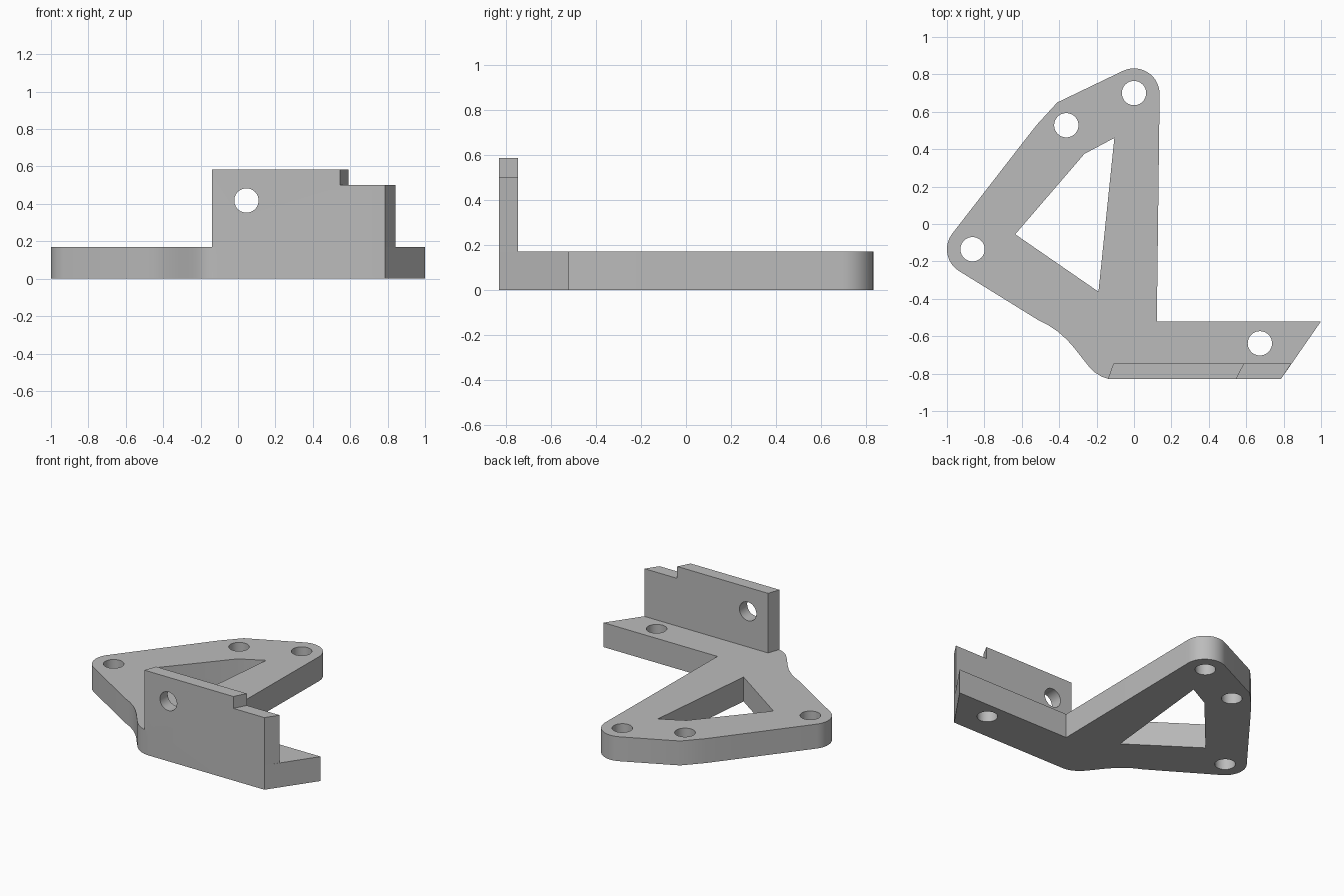
import bpy, bmesh, math

if "Cube" in bpy.data.objects:
    bpy.data.objects.remove(bpy.data.objects["Cube"], do_unlink=True)

PLATE_H = 0.17
HOLE_R = 0.065
FRONT, BACK = -0.83, -0.745

grey = bpy.data.materials.new("plain grey")
grey.use_nodes = True
grey.diffuse_color = (0.5, 0.5, 0.5, 1)
grey.node_tree.nodes["Principled BSDF"].inputs["Base Color"].default_value = (0.5, 0.5, 0.5, 1)


def arc(cx, cy, r, a0, a1, n=14):
    angles = [math.radians(a0 + (a1 - a0) * i / n) for i in range(n + 1)]
    return [(cx + r * math.cos(a), cy + r * math.sin(a)) for a in angles]


def loft(name, loop_a, loop_b):
    """Solid between two matching 3D loops."""
    bm = bmesh.new()
    a = [bm.verts.new(p) for p in loop_a]
    b = [bm.verts.new(p) for p in loop_b]
    bm.faces.new(a)
    bm.faces.new(b[::-1])
    for i in range(len(a)):
        j = (i + 1) % len(a)
        bm.faces.new((a[j], a[i], b[i], b[j]))
    bmesh.ops.recalc_face_normals(bm, faces=bm.faces)
    mesh = bpy.data.meshes.new(name)
    bm.to_mesh(mesh)
    bm.free()
    mesh.materials.append(grey)
    obj = bpy.data.objects.new(name, mesh)
    bpy.context.collection.objects.link(obj)
    return obj


def prism(name, outline, z0, z1):
    return loft(name, [(x, y, z0) for x, y in outline], [(x, y, z1) for x, y in outline])


def combine(target, tool, operation):
    """Apply a boolean and discard the tool."""
    tool.hide_render = True
    bpy.ops.object.select_all(action='DESELECT')
    bpy.context.view_layer.objects.active = target
    target.select_set(True)
    mod = target.modifiers.new("cut", 'BOOLEAN')
    mod.operation, mod.object, mod.solver = operation, tool, 'EXACT'
    bpy.ops.object.modifier_apply(modifier=mod.name)
    bpy.data.objects.remove(tool, do_unlink=True)


# Flat base with two rounded lobes, a side arm and a flowing front corner
outline = [(0.122, -0.52)] + arc(0, 0.695, 0.137, 0, 115)
outline += [(-0.41, 0.65), (-0.52, 0.53), (-0.61, 0.415)]
outline += arc(-0.863, -0.135, 0.137, 142, 238)
outline += [(-0.51, -0.515), (-0.455, -0.543), (-0.405, -0.577), (-0.36, -0.617),
            (-0.32, -0.662), (-0.28, -0.713), (-0.24, -0.763), (-0.21, -0.793),
            (-0.175, -0.815), (-0.14, -0.827), (-0.11, FRONT),
            (0.785, FRONT), (1.0, -0.52)]
bracket = prism("bracket", outline, 0, PLATE_H)

# Upright wall with slanted ends and a step: (front x, back x, z)
wall = [(-0.14, -0.11, PLATE_H), (0.785, 0.842, PLATE_H), (0.785, 0.842, 0.502),
        (0.545, 0.59, 0.502), (0.545, 0.59, 0.585), (-0.14, -0.11, 0.585)]
upright = loft("upright", [(f, FRONT, z) for f, b, z in wall],
               [(b, BACK, z) for f, b, z in wall])
combine(bracket, upright, 'UNION')

# Triangular window in the base
window = [(-0.105, 0.46), (-0.265, 0.375), (-0.635, -0.055), (-0.19, -0.362)]
combine(bracket, prism("window_cutter", window, -0.1, 0.3), 'DIFFERENCE')

# Screw holes through the base
for x, y in [(0, 0.7), (-0.362, 0.528), (-0.863, -0.135), (0.673, -0.638)]:
    circle = arc(x, y, HOLE_R, 0, 360, 40)[:-1]
    combine(bracket, prism("hole_cutter", circle, -0.1, 0.3), 'DIFFERENCE')

# Screw hole through the upright
circle = arc(0.045, 0.418, HOLE_R, 0, 360, 40)[:-1]
combine(bracket, loft("hole_cutter", [(x, -1, z) for x, z in circle],
                      [(x, -0.6, z) for x, z in circle]), 'DIFFERENCE')

# Smooth the curved walls, keep corners crisp
bpy.ops.object.shade_smooth_by_angle(angle=math.radians(25))
